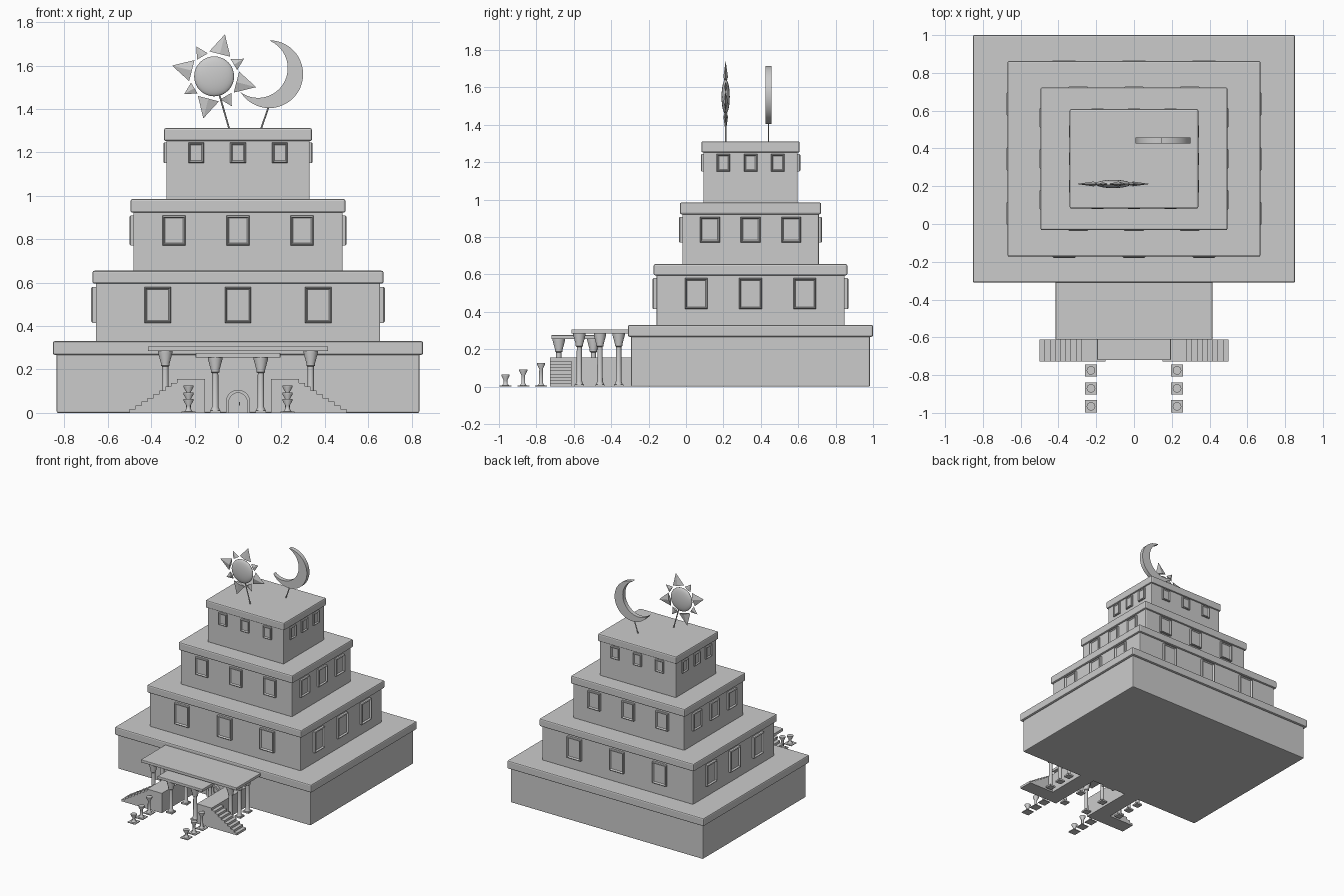
import bpy, bmesh, math
from mathutils import Vector, Matrix

if "Cube" in bpy.data.objects:
    bpy.data.objects.remove(bpy.data.objects["Cube"])

CY = 0.345  # depth centre of the stacked tiers


def finish(bm, name, smooth=False):
    bmesh.ops.recalc_face_normals(bm, faces=bm.faces)
    me = bpy.data.meshes.new(name)
    bm.to_mesh(me)
    bm.free()
    ob = bpy.data.objects.new(name, me)
    bpy.context.collection.objects.link(ob)
    if smooth:
        bpy.context.view_layer.objects.active = ob
        ob.select_set(True)
        bpy.ops.object.shade_smooth_by_angle(angle=math.radians(35))
        ob.select_set(False)
    return ob


def add_box(bm, x0, x1, y0, y1, z0, z1):
    m = Matrix.Translation(((x0+x1)/2, (y0+y1)/2, (z0+z1)/2)) @ Matrix.Diagonal((x1-x0, y1-y0, z1-z0, 1))
    return bmesh.ops.create_cube(bm, size=1, matrix=m)["verts"]


def box(name, x0, x1, y0, y1, z0, z1, bevel=0.0):
    bm = bmesh.new()
    add_box(bm, x0, x1, y0, y1, z0, z1)
    if bevel:
        bmesh.ops.bevel(bm, geom=bm.edges[:], offset=bevel, segments=2, profile=0.5, affect='EDGES')
    return finish(bm, name)


def prism(name, pts, y0, y1, smooth=False):
    """Extrude an x-z outline along y."""
    bm = bmesh.new()
    f = bm.faces.new([bm.verts.new((x, y0, z)) for x, z in pts])
    r = bmesh.ops.extrude_face_region(bm, geom=[f])
    vs = [v for v in r["geom"] if isinstance(v, bmesh.types.BMVert)]
    bmesh.ops.translate(bm, verts=vs, vec=(0, y1-y0, 0))
    return finish(bm, name, smooth)


def add_lathe(bm, x, y, profile, n=12):
    rings = [[bm.verts.new((x + r*math.cos(2*math.pi*i/n), y + r*math.sin(2*math.pi*i/n), z))
              for i in range(n)] for r, z in profile]
    for a, b in zip(rings, rings[1:]):
        for i in range(n):
            bm.faces.new((a[i], a[(i+1) % n], b[(i+1) % n], b[i]))
    bm.faces.new(rings[0])
    bm.faces.new(rings[-1])


def rod(name, p, q, r):
    p, q = Vector(p), Vector(q)
    d = q - p
    bm = bmesh.new()
    m = Matrix.Translation((p+q)/2) @ d.to_track_quat('Z', 'Y').to_matrix().to_4x4()
    bmesh.ops.create_cone(bm, cap_ends=True, segments=10, radius1=r, radius2=r, depth=d.length, matrix=m)
    finish(bm, name, True)


def window(name, x, y, ang, w, z0, z1, out):
    """Framed window: raised frame, recessed pane; local -y faces outwards."""
    bm = bmesh.new()
    h = w/2
    add_box(bm, -h, h, -out, 0.01, z0, z1)
    bm.faces.ensure_lookup_table()
    bm.normal_update()
    front = min(bm.faces, key=lambda f: f.calc_center_median().y)
    edges = list(front.edges)
    bmesh.ops.bevel(bm, geom=edges, offset=0.005, segments=1, affect='EDGES')
    front = min(bm.faces, key=lambda f: f.calc_center_median().y)
    bmesh.ops.inset_individual(bm, faces=[front], thickness=0.009)
    bmesh.ops.translate(bm, verts=front.verts[:], vec=(0, out*0.6, 0))
    ob = finish(bm, name)
    ob.location = (x, y, 0)
    ob.rotation_euler.z = ang


# Tiers: half width, half depth, base z, cap z, top z, cap overhang
tiers = [(0.835, 0.638, 0.0, 0.267, 0.33, 0.018),
         (0.655, 0.503, 0.325, 0.595, 0.655, 0.015),
         (0.482, 0.365, 0.65, 0.922, 0.985, 0.013),
         (0.33, 0.252, 0.98, 1.252, 1.312, 0.011)]
for i, (hx, hy, z0, zc, z1, o) in enumerate(tiers):
    box(f"tier_{i+1}_body", -hx, hx, CY-hy, CY+hy, z0, zc+0.01, 0.006)
    box(f"tier_{i+1}_cap", -hx-o, hx+o, CY-hy-o, CY+hy+o, zc, z1, 0.009)

# Windows: tier, x spacing, y spacing, width, z range, projection
for t, sx, sy, w, z0, z1, out in [(1, 0.37, 0.29, 0.122, 0.415, 0.58, 0.021),
                                  (2, 0.295, 0.217, 0.105, 0.772, 0.908, 0.018),
                                  (3, 0.193, 0.145, 0.072, 1.15, 1.245, 0.014)]:
    hx, hy = tiers[t][:2]
    for k in (-1, 0, 1):
        window("front_window", k*sx, CY-hy, 0, w, z0, z1, out)
        window("back_window", k*sx, CY+hy, math.pi, w, z0, z1, out)
        window("right_window", hx, CY+k*sy, math.pi/2, w, z0, z1, out)
        window("left_window", -hx, CY+k*sy, -math.pi/2, w, z0, z1, out)

# Entrance canopies
box("main_canopy", -0.415, 0.415, -0.612, -0.29, 0.284, 0.306, 0.003)
box("front_canopy", -0.195, 0.195, -0.72, -0.48, 0.254, 0.276, 0.003)


def column(name, x, y, top):
    bm = bmesh.new()
    add_box(bm, x-0.025, x+0.025, y-0.025, y+0.025, 0, 0.012)
    add_lathe(bm, x, y, [(0.022, 0.012), (0.015, 0.028), (0.014, top-0.075), (0.02, top-0.07),
                         (0.02, top-0.06), (0.033, top-0.012), (0.033, top)])
    finish(bm, name, True)


for s in (-1, 1):
    for y in (-0.57, -0.46, -0.36):
        column("canopy_column", s*0.335, y, 0.288)
    for y in (-0.68, -0.495):
        column("front_column", s*0.105, y, 0.258)

    # Side stairs with landing running back to the wall
    n, top = 9, 0.155
    pts = [(s*0.5, 0)]
    for k in range(n):
        x = 0.5 - 0.22*k/(n-1)
        pts += [(s*x, top*(k+1)/n)]
        if k < n-1:
            pts += [(s*(0.5 - 0.22*(k+1)/(n-1)), top*(k+1)/n)]
    pts += [(s*0.27, top), (s*0.27, 0)]
    prism("side_stairs", pts, -0.727, -0.612)
    box("landing", min(s*0.152, s*0.28), max(s*0.152, s*0.28), -0.727, -0.28, 0, top)

    # Path lamps, rising towards the door
    for y, h in ((-0.965, 0.065), (-0.87, 0.093), (-0.775, 0.127)):
        bm = bmesh.new()
        add_box(bm, s*0.228-0.032, s*0.228+0.032, y-0.032, y+0.032, 0, 0.006)
        add_lathe(bm, s*0.228, y, [(0.02, 0.006), (0.011, 0.018), (0.01, h-0.032),
                                   (0.023, h-0.008), (0.023, h)], 10)
        finish(bm, "path_lamp", True)

# Arched door with frame and handle
def arch(r, h):
    return [(-r, 0)] + [(r*math.cos(math.pi*(1-i/16)), h + r*math.sin(math.pi*i/16)) for i in range(17)] + [(r, 0)]


outer, inner = arch(0.056, 0.05), arch(0.042, 0.05)
prism("door_frame", outer + inner[::-1], -0.312, -0.285)
prism("door_panel", inner, -0.302, -0.285)
box("door_seam", -0.002, 0.002, -0.305, -0.29, 0, 0.09)
box("door_handle", 0.004, 0.01, -0.312, -0.29, 0.035, 0.05)

# Sun: flattened disc and eight pyramid rays
SX, SY, SZ = -0.11, 0.212, 1.55
bm = bmesh.new()
bmesh.ops.create_uvsphere(bm, u_segments=32, v_segments=16, radius=1,
                          matrix=Matrix.Translation((SX, SY, SZ)) @ Matrix.Diagonal((0.092, 0.022, 0.092, 1)))
finish(bm, "sun_disc", True)
bm = bmesh.new()
for k in range(8):
    big = k % 2 == 0
    a = math.radians(75.6 + 45*k)
    r, hw, th = (0.2, 0.05, 0.013) if big else (0.16, 0.029, 0.009)
    d, p, c = Vector((math.cos(a), 0, math.sin(a))), Vector((-math.sin(a), 0, math.cos(a))), Vector((SX, SY, SZ))
    b = c + d*0.106
    tip = bm.verts.new(c + d*r)
    base = [bm.verts.new(v) for v in (b+p*hw, b+Vector((0, th, 0)), b-p*hw, b-Vector((0, th, 0)))]
    bm.faces.new(base)
    for i in range(4):
        bm.faces.new((base[i], base[(i+1) % 4], tip))
finish(bm, "sun_rays")
rod("sun_rod", (-0.09, SY, 1.48), (-0.038, SY, 1.30), 0.004)

# Crescent moon: outer arc between the tips, returning along the inner arc
def arc(cx, cz, r, a0, a1, n=32):
    return [(cx + r*math.cos(math.radians(a0+(a1-a0)*i/n)), cz + r*math.sin(math.radians(a0+(a1-a0)*i/n)))
            for i in range(n+1)]


pts = arc(0.144, 1.56, 0.156, 90, -150) + arc(0.092, 1.588, 0.137, -129, 69)[1:-1]
prism("moon", pts, 0.425, 0.457, True)
rod("moon_rod", (0.143, 0.441, 1.415), (0.103, 0.441, 1.30), 0.004)
